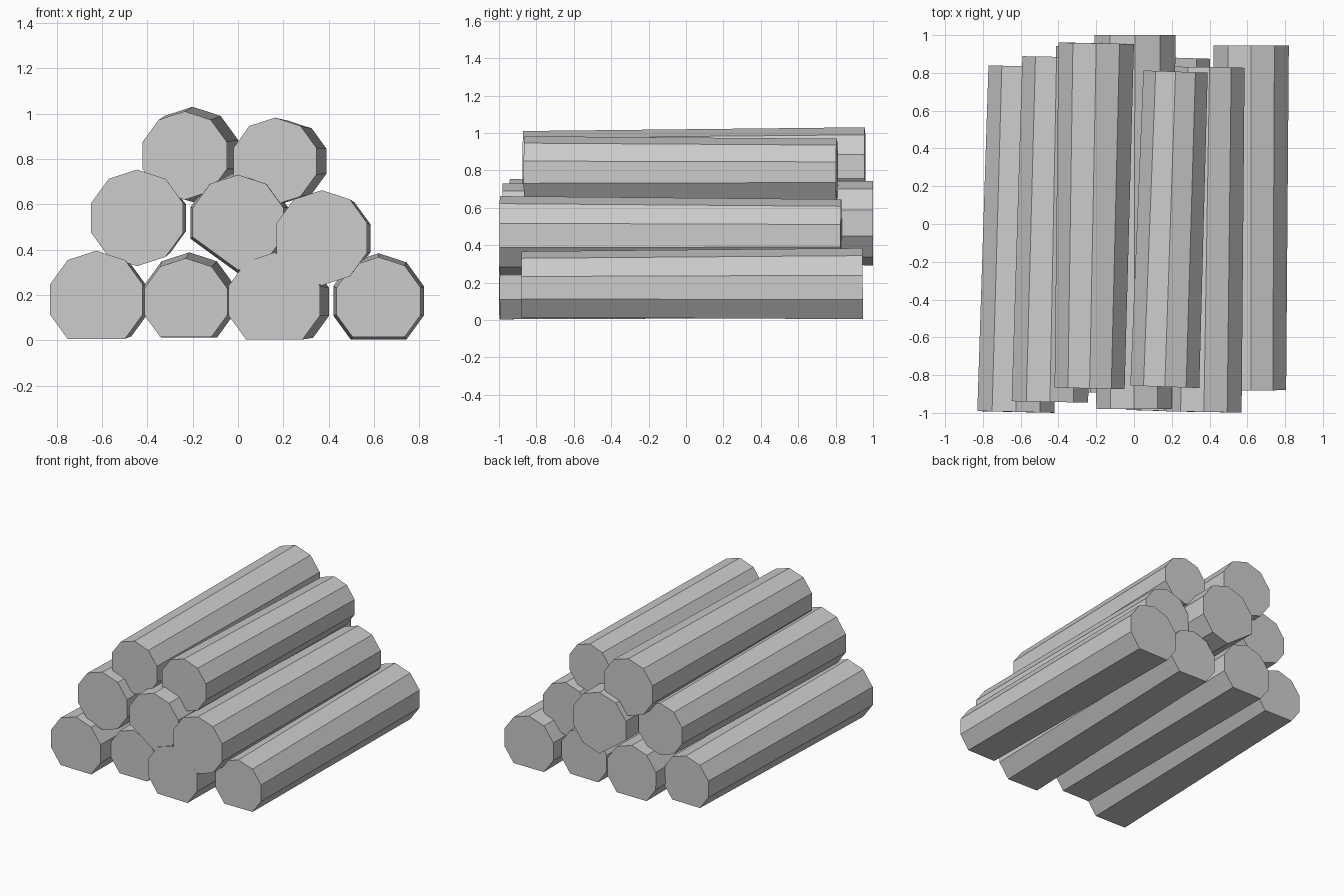
import bpy, bmesh
from math import cos, sin, radians
from mathutils import Vector

if "Cube" in bpy.data.objects:
    bpy.data.objects.remove(bpy.data.objects["Cube"])

SIDES = 10
BOTTOM, LOWER_LEFT = 270, 234   # corner angles trimmed off to leave a flat

# name, front end (x, y, z, radius), back end (x, y, z, radius), trimmed corner
LOGS = [
    ("bottom_log_1", (-0.625, -0.995, 0.18, 0.215), (-0.585, 0.835, 0.175, 0.195), BOTTOM),
    ("bottom_log_2", (-0.23, -0.89, 0.17, 0.192), (-0.215, 0.94, 0.18, 0.208), BOTTOM),
    ("bottom_log_3", (0.16, -0.99, 0.175, 0.212), (0.215, 0.88, 0.17, 0.197), BOTTOM),
    ("bottom_log_4", (0.62, -0.88, 0.172, 0.195), (0.62, 0.945, 0.174, 0.21), BOTTOM),
    ("middle_log_1", (-0.445, -0.942, 0.54, 0.213), (-0.41, 0.885, 0.54, 0.19), None),
    ("middle_log_2", (0.0, -0.98, 0.52, 0.21), (0.005, 1.0, 0.518, 0.226), LOWER_LEFT),
    ("middle_log_3", (0.37, -0.995, 0.452, 0.21), (0.40, 0.83, 0.45, 0.195), None),
    ("top_log_1", (-0.235, -0.87, 0.815, 0.195), (-0.20, 0.957, 0.82, 0.21), None),
    ("top_log_2", (0.163, -0.862, 0.79, 0.192), (0.22, 0.807, 0.79, 0.179), None),
]


def make_log(name, front, back, trimmed):
    """Tapered ten-sided log, its cut ends square to its own axis."""
    a, b = Vector(front[:3]), Vector(back[:3])
    axis = (b - a).normalized()
    side = axis.cross(Vector((0, 0, 1))).normalized()
    up = side.cross(axis)
    angles = [90 + i * 360 // SIDES for i in range(SIDES)]
    angles = [t for t in angles if t != trimmed]
    bm = bmesh.new()
    rings = []
    for centre, r in ((a, front[3]), (b, back[3])):
        rings.append([bm.verts.new(centre + r * (side * cos(radians(t)) + up * sin(radians(t))))
                      for t in angles])
    n = len(angles)
    for i in range(n):
        j = (i + 1) % n
        bm.faces.new((rings[0][i], rings[0][j], rings[1][j], rings[1][i]))
    bm.faces.new(rings[0])
    bm.faces.new(rings[1])
    bmesh.ops.recalc_face_normals(bm, faces=bm.faces)
    mesh = bpy.data.meshes.new(name)
    bm.to_mesh(mesh)
    bm.free()
    bpy.context.collection.objects.link(bpy.data.objects.new(name, mesh))


# Stack of logs, bottom row to top row
for spec in LOGS:
    make_log(*spec)
